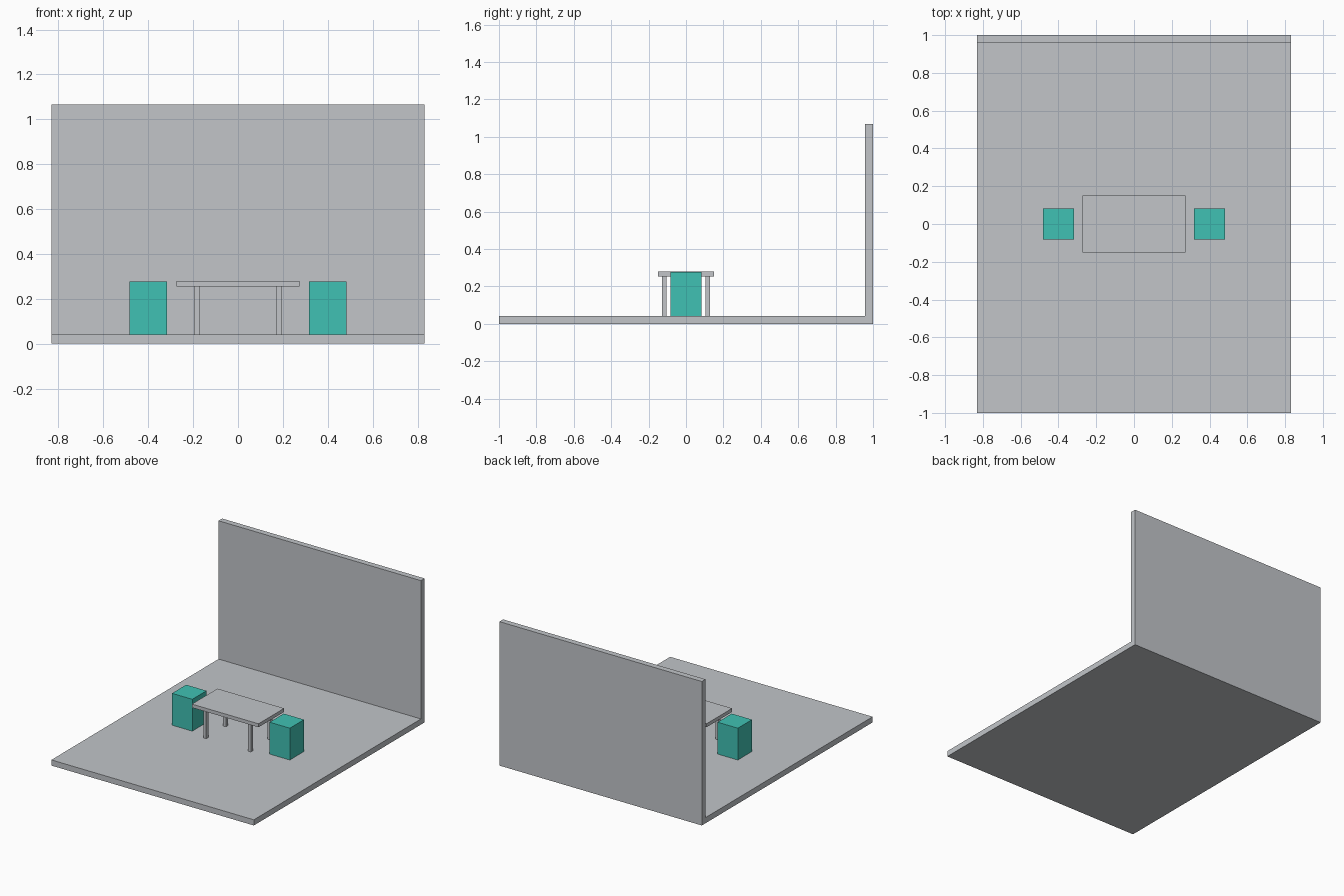
import bpy, bmesh

if "Cube" in bpy.data.objects:
    bpy.data.objects.remove(bpy.data.objects["Cube"])


def material(name, rgb):
    m = bpy.data.materials.new(name)
    m.diffuse_color = (*rgb, 1)
    m.use_nodes = True
    m.node_tree.nodes["Principled BSDF"].inputs["Base Color"].default_value = m.diffuse_color
    return m


grey = material("light grey", (0.539, 0.558, 0.584))
teal = material("teal", (0.051, 0.533, 0.451))


def finish(name, bm, mat):
    bmesh.ops.recalc_face_normals(bm, faces=bm.faces)
    mesh = bpy.data.meshes.new(name)
    bm.to_mesh(mesh)
    bm.free()
    mesh.materials.append(mat)
    ob = bpy.data.objects.new(name, mesh)
    bpy.context.collection.objects.link(ob)


def box(name, x, y, z, mat):
    """Box from (min, max) ranges on each axis."""
    bm = bmesh.new()
    bmesh.ops.create_cube(bm, size=1)
    for v in bm.verts:
        v.co = [r[0] if c < 0 else r[1] for c, r in zip(v.co, (x, y, z))]
    finish(name, bm, mat)


FLOOR = 0.042

# Floor and back wall: one L profile extruded across the width
profile = [(-1, 0), (1, 0), (1, 1.067), (0.957, 1.067), (0.957, FLOOR), (-1, FLOOR)]
bm = bmesh.new()
face = bm.faces.new([bm.verts.new((-0.83, y, z)) for y, z in profile])
ext = bmesh.ops.extrude_face_region(bm, geom=[face])
bmesh.ops.translate(bm, vec=(1.66, 0, 0),
                    verts=[g for g in ext["geom"] if isinstance(g, bmesh.types.BMVert)])
finish("floor_and_wall", bm, grey)

# Table top
box("table_top", (-0.273, 0.273), (-0.15, 0.15), (0.254, 0.28), grey)

# Table legs and block stools, mirrored left and right
for sx, side in ((-1, "left"), (1, "right")):
    for sy, end in ((-1, "front"), (1, "back")):
        cx, cy, h = sx * 0.183, sy * 0.116, 0.012
        box(f"table_leg_{end}_{side}", (cx - h, cx + h), (cy - h, cy + h), (FLOOR, 0.254), grey)
    cx = sx * 0.4
    box(f"stool_{side}", (cx - 0.083, cx + 0.083), (-0.083, 0.083), (FLOOR, 0.278), teal)
